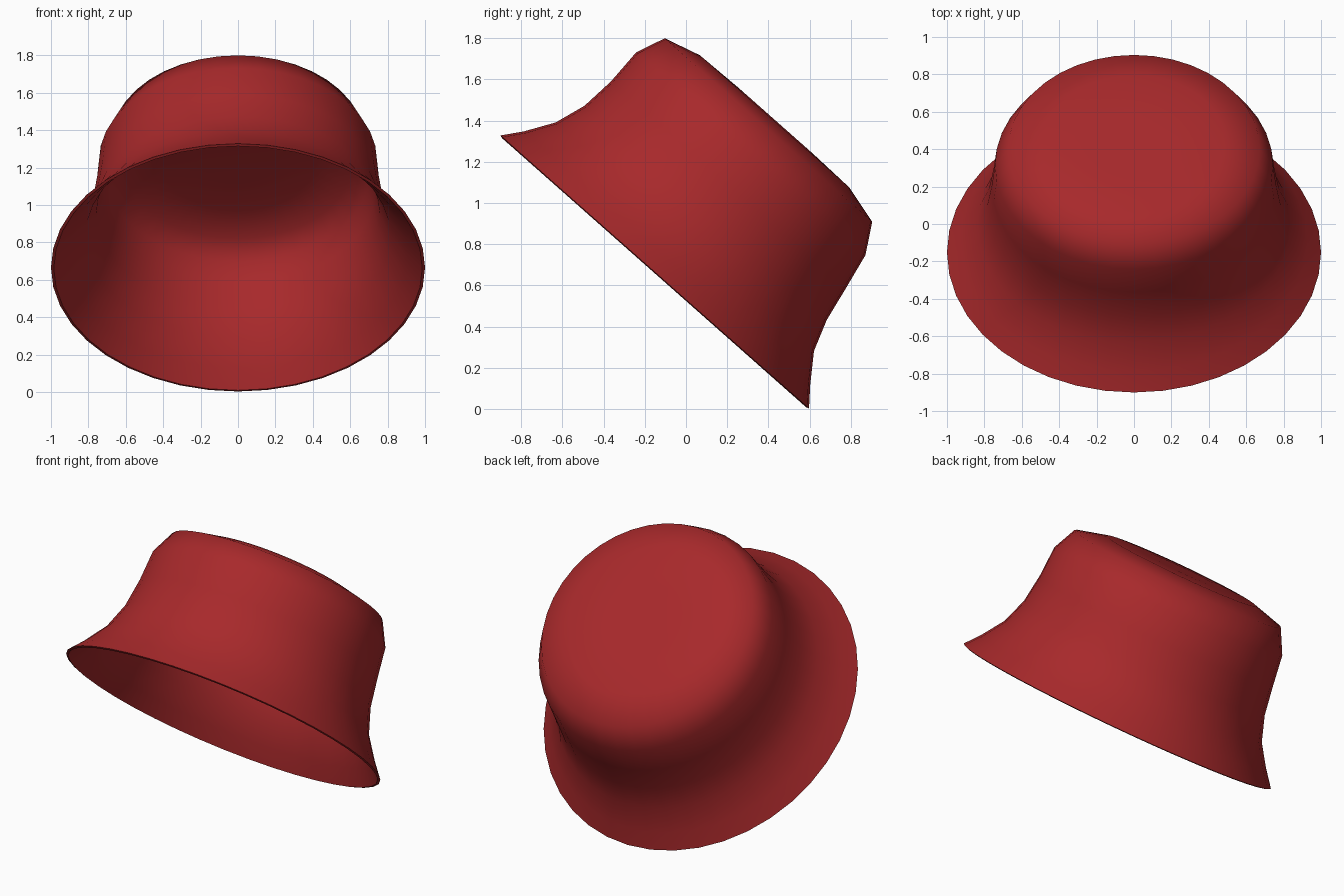
import bpy, bmesh
from math import sin, cos, pi, radians
from mathutils import Matrix

if "Cube" in bpy.data.objects:
    bpy.data.objects.remove(bpy.data.objects["Cube"])

SEGMENTS = 40

# Rings: radius, height, shift of the ring centre
OUTER = [
    (1.00, 0.005, 0.00), (0.928, 0.095, 0.00), (0.837, 0.23, -0.004),
    (0.785, 0.383, -0.005), (0.760, 0.557, -0.012), (0.743, 0.744, -0.031),
    (0.672, 0.887, -0.043), (0.485, 0.938, -0.048), (0.24, 0.944, -0.048),
]
# Lining: follows the wall, with a ceiling lower than the crown
LINING = [
    (0.985, 0.0, 0.00), (0.908, 0.09, 0.00), (0.815, 0.225, -0.004),
    (0.758, 0.38, -0.005), (0.73, 0.53, -0.012), (0.70, 0.65, -0.02),
    (0.61, 0.73, -0.025), (0.42, 0.755, -0.03), (0.2, 0.76, -0.03),
]

bm = bmesh.new()


def ring(r, h, shift):
    return [bm.verts.new((r * sin(2 * pi * i / SEGMENTS),
                          r * cos(2 * pi * i / SEGMENTS) + shift, h))
            for i in range(SEGMENTS)]


# Closed surface from crown top, down over the brim edge, up to the ceiling
loops = [ring(*p) for p in OUTER[::-1] + LINING]
for a, b in zip(loops, loops[1:]):
    for i in range(SEGMENTS):
        j = (i + 1) % SEGMENTS
        bm.faces.new((a[i], a[j], b[j], b[i]))

# Crown top and lining ceiling
for loop in (loops[0], loops[-1]):
    bm.faces.new(loop)
bmesh.ops.recalc_face_normals(bm, faces=bm.faces)

# Tilt the hat backwards, resting on the back of the brim
bm.transform(Matrix.Translation((0, -0.155, 0.662))
             @ Matrix.Rotation(radians(-41.5), 4, 'X'))

mesh = bpy.data.meshes.new("bucket_hat")
bm.to_mesh(mesh)
bm.free()
hat = bpy.data.objects.new("bucket_hat", mesh)
bpy.context.collection.objects.link(hat)

# Smooth fabric with a crisp brim edge
bpy.context.view_layer.objects.active = hat
hat.select_set(True)
bpy.ops.object.shade_smooth_by_angle(angle=radians(60))

# Red fabric
red = bpy.data.materials.new("red_fabric")
red.diffuse_color = (0.39, 0.022, 0.024, 1)
red.use_nodes = True
red.node_tree.nodes["Principled BSDF"].inputs["Base Color"].default_value = red.diffuse_color
mesh.materials.append(red)
